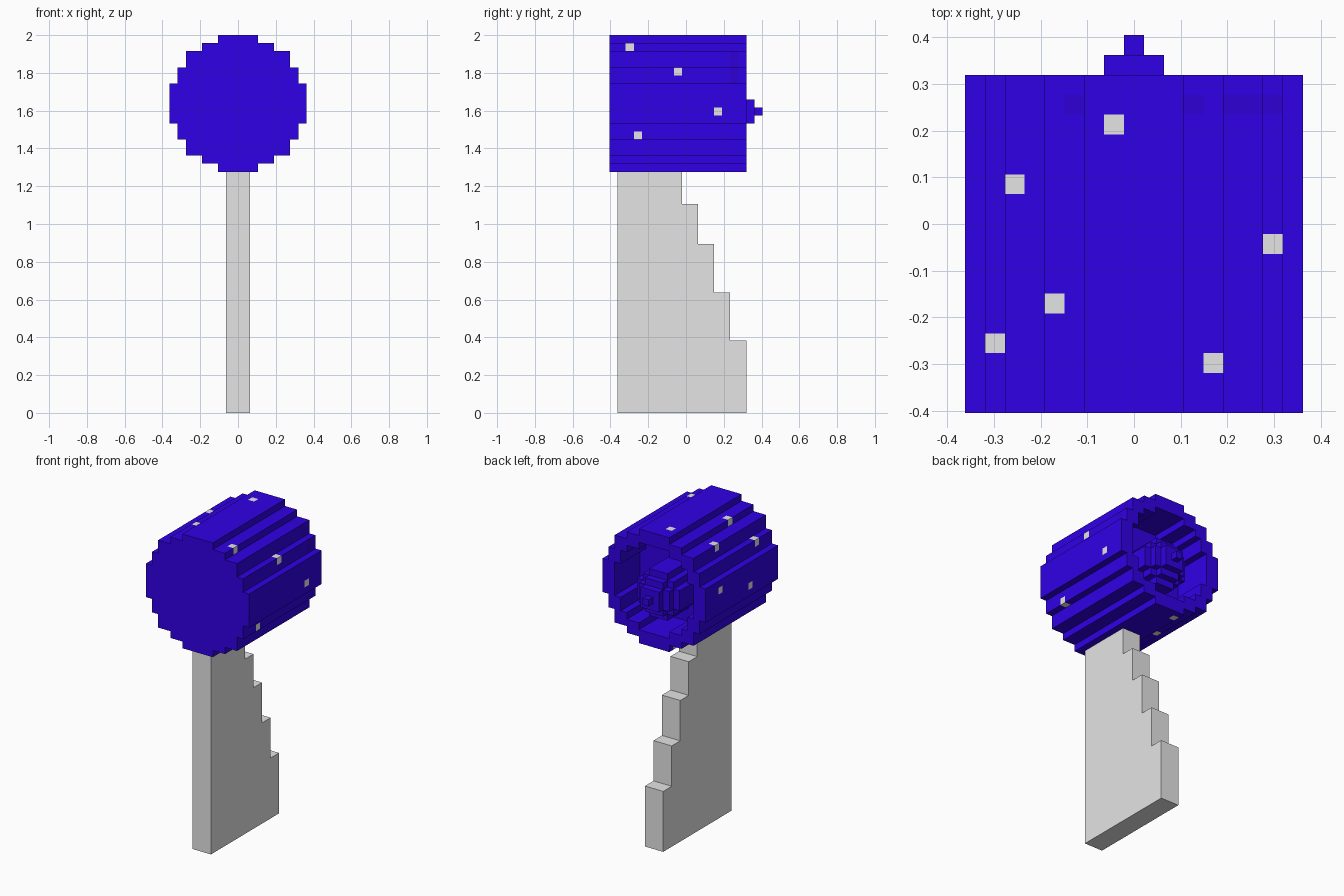
import bpy, bmesh

if "Cube" in bpy.data.objects:
    bpy.data.objects.remove(bpy.data.objects["Cube"])

U = 2 / 47          # edge of one cube
MID = 38            # height index of the drum's axis


def material(name, rgb):
    m = bpy.data.materials.new(name)
    m.diffuse_color = (*rgb, 1)
    m.use_nodes = True
    m.node_tree.nodes["Principled BSDF"].inputs["Base Color"].default_value = m.diffuse_color
    return m


BLUE = material("deep_blue", (0.030, 0.0, 0.79))
DARK = material("darker_blue", (0.030, 0.0, 0.67))
GREY = material("light_grey", (0.78, 0.78, 0.78))


def disc(radius, y0, y1, zc=MID):
    """Cubes of a blocky cylinder along y, slices y0 to y1 inclusive."""
    n = int(radius)
    return {(x, y, zc + k) for x in range(-n, n + 1) for k in range(-n, n + 1)
            if x * x + k * k <= radius * radius for y in range(y0, y1 + 1)}


def block_object(name, cells, mats, rule=lambda c: 0):
    """Mesh made from the exposed faces of a set of cubes."""
    bm = bmesh.new()
    verts = {}

    def vert(p):
        if p not in verts:
            verts[p] = bm.verts.new(((p[0] - 0.5) * U, (p[1] - 0.5) * U, p[2] * U))
        return verts[p]

    for c in sorted(cells):
        for axis in range(3):
            for side in (0, 1):
                near = list(c)
                near[axis] += 2 * side - 1
                if tuple(near) in cells:
                    continue
                ring = []
                for a, b in ((0, 0), (1, 0), (1, 1), (0, 1)):
                    p = list(c)
                    p[axis] += side
                    p[(axis + 1) % 3] += a
                    p[(axis + 2) % 3] += b
                    ring.append(vert(tuple(p)))
                if not side:
                    ring.reverse()
                bm.faces.new(ring).material_index = rule(c)
    me = bpy.data.meshes.new(name)
    bm.to_mesh(me)
    bm.free()
    for m in mats:
        me.materials.append(m)
    ob = bpy.data.objects.new(name, me)
    bpy.context.collection.objects.link(ob)
    return ob


# Drum: solid front, hollow back
drum = disc(8.5, -9, 7) - disc(6.5, 2, 7)

# Single pale cubes scattered over the drum's outside
spots = {(-6, 2, 44), (-1, 5, 46), (7, -1, 42), (-4, -4, 45), (-7, -6, 42),
         (4, -7, 45), (8, 4, 37), (7, -6, 34), (-8, 4, 39), (-8, -3, 37),
         (-4, 0, 31), (-2, 6, 30)}


def drum_colour(c):
    x, y, z = c
    if c in spots:
        return 1
    if y == 6 and ((x >= 5 and z >= 41) or (abs(x) == 3 and z == 45)):
        return 2
    return 0


block_object("drum", drum, [BLUE, GREY, DARK], drum_colour)

# Stepped cone inside the hollow, poking out at the back
cone = set()
for radius, y0, y1 in ((3.5, 2, 6), (2.5, 7, 7), (1.5, 8, 8), (0.5, 9, 9)):
    cone |= disc(radius, y0, y1, MID - 1)
block_object("centre_cone", cone, [BLUE])

# Stand: thin slab with a stepped back edge
profile = [(-8.5, 0), (7.5, 0)]
for y, z in ((7.5, 9), (5.5, 15), (3.5, 21), (1.5, 26), (-0.5, 30)):
    if y < 7.5:
        profile.append((y, profile[-1][1]))
    profile.append((y, z))
profile.append((-8.5, 30))

bm = bmesh.new()
face = bm.faces.new([bm.verts.new((-1.5 * U, y * U, z * U)) for y, z in profile])
out = bmesh.ops.extrude_face_region(bm, geom=[face])
moved = [v for v in out["geom"] if isinstance(v, bmesh.types.BMVert)]
bmesh.ops.translate(bm, verts=moved, vec=(3 * U, 0, 0))
bmesh.ops.recalc_face_normals(bm, faces=bm.faces)
me = bpy.data.meshes.new("stand")
bm.to_mesh(me)
bm.free()
me.materials.append(GREY)
bpy.context.collection.objects.link(bpy.data.objects.new("stand", me))
